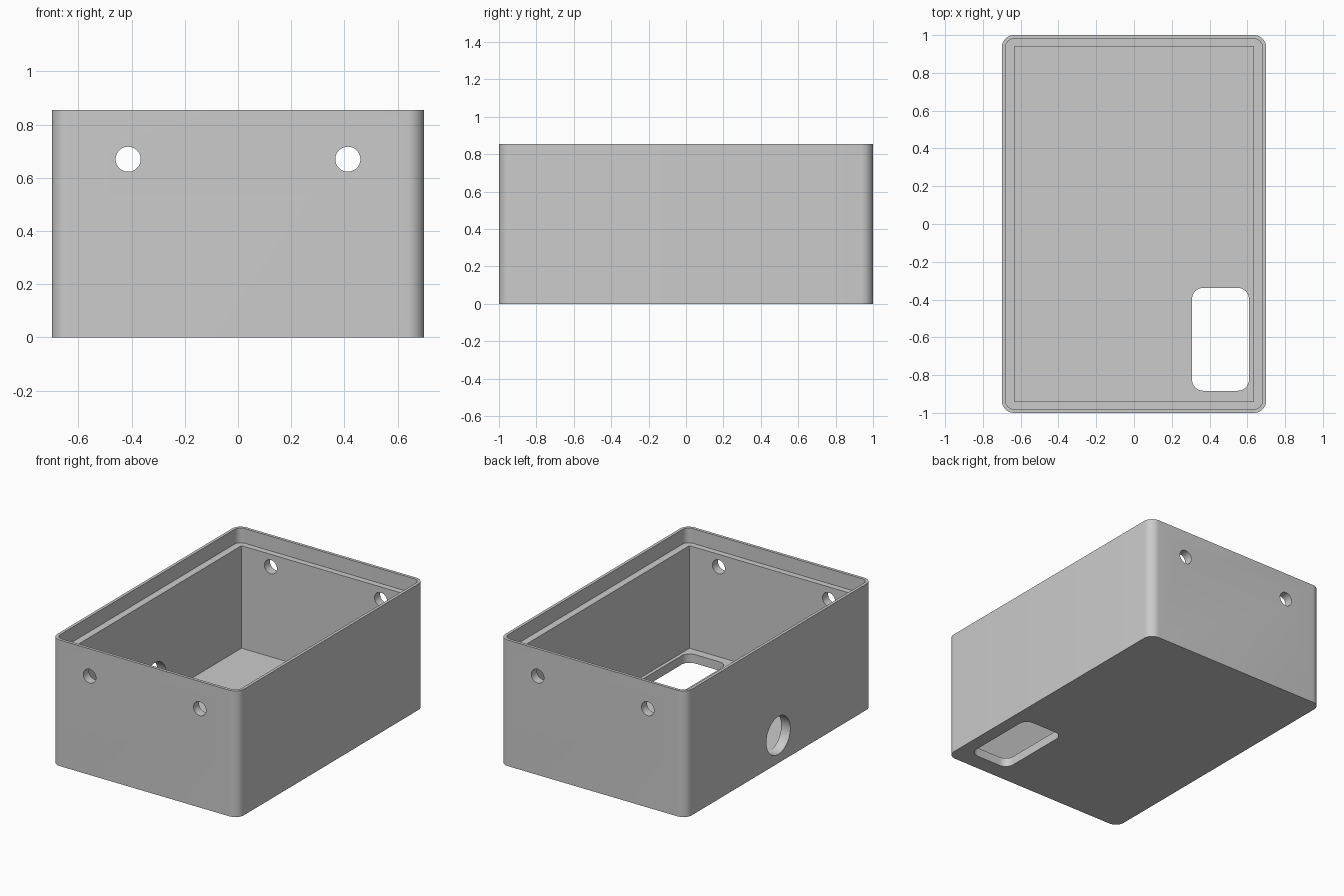
import bpy, bmesh, math
from mathutils import Matrix

cube = bpy.data.objects.get("Cube")
if cube:
    bpy.data.objects.remove(cube, do_unlink=True)

HALF_X, HALF_Y, HEIGHT = 0.70, 1.0, 0.855
FLOOR, LEDGE = 0.06, 0.755

grey = bpy.data.materials.new("plain grey")
grey.use_nodes = True
colour = (0.6, 0.6, 0.6, 1)
grey.diffuse_color = colour
grey.node_tree.nodes["Principled BSDF"].inputs["Base Color"].default_value = colour


def add_object(name, bm):
    bmesh.ops.recalc_face_normals(bm, faces=bm.faces)
    mesh = bpy.data.meshes.new(name)
    bm.to_mesh(mesh)
    bm.free()
    mesh.materials.append(grey)
    obj = bpy.data.objects.new(name, mesh)
    bpy.context.collection.objects.link(obj)
    return obj


def rounded_block(name, x0, x1, y0, y1, z0, z1, radius=0.0, steps=10):
    """Upright block whose four vertical edges are rounded."""
    bm = bmesh.new()
    size = Matrix.Diagonal((x1 - x0, y1 - y0, z1 - z0, 1))
    centre = Matrix.Translation(((x0 + x1) / 2, (y0 + y1) / 2, (z0 + z1) / 2))
    bmesh.ops.create_cube(bm, size=1, matrix=centre @ size)
    if radius:
        upright = [e for e in bm.edges
                   if abs(e.verts[0].co.z - e.verts[1].co.z) > 0.001]
        bmesh.ops.bevel(bm, geom=upright, offset=radius, segments=steps,
                        profile=0.5, affect='EDGES')
    return add_object(name, bm)


def drill(name, centre, radius, length, axis):
    """Round cutter lying along the x or y axis."""
    bm = bmesh.new()
    turn = Matrix.Rotation(math.pi / 2, 4, 'Y' if axis == 'X' else 'X')
    bmesh.ops.create_cone(bm, cap_ends=True, segments=48, radius1=radius,
                          radius2=radius, depth=length,
                          matrix=Matrix.Translation(centre) @ turn)
    return add_object(name, bm)


# Outer shell
box = rounded_block("enclosure_box", -HALF_X, HALF_X, -HALF_Y, HALF_Y,
                    0, HEIGHT, 0.065)

# Main cavity, lid recess and floor window
cutters = [
    rounded_block("cavity_cutter", -0.632, 0.632, -0.94, 0.94, FLOOR, 1),
    rounded_block("lid_recess_cutter", -0.68, 0.68, -0.98, 0.98, LEDGE, 1.1, 0.045),
    rounded_block("floor_window_cutter", 0.307, 0.609, -0.883, -0.338, -0.1, 0.2, 0.06),
]
# Screw holes through both end walls
for side in (-1, 1):
    cutters.append(drill("screw_hole_cutter", (side * 0.413, 0, 0.67),
                         0.047, 2.4, 'Y'))
# Cable hole through one long wall
cutters.append(drill("cable_hole_cutter", (-0.67, 0.01, 0.188), 0.128, 0.4, 'X'))

for cutter in cutters:
    cutter.hide_render = True
    mod = box.modifiers.new(cutter.name, 'BOOLEAN')
    mod.operation = 'DIFFERENCE'
    mod.solver = 'EXACT'
    mod.object = cutter

# Bake the cuts and remove the cutters
graph = bpy.context.evaluated_depsgraph_get()
baked = bpy.data.meshes.new_from_object(box.evaluated_get(graph))
box.modifiers.clear()
box.data = baked
for cutter in cutters:
    bpy.data.objects.remove(cutter, do_unlink=True)

# Smooth rounded walls, crisp edges
bpy.ops.object.select_all(action='DESELECT')
box.select_set(True)
bpy.context.view_layer.objects.active = box
bpy.ops.object.shade_smooth_by_angle(angle=math.radians(30))
